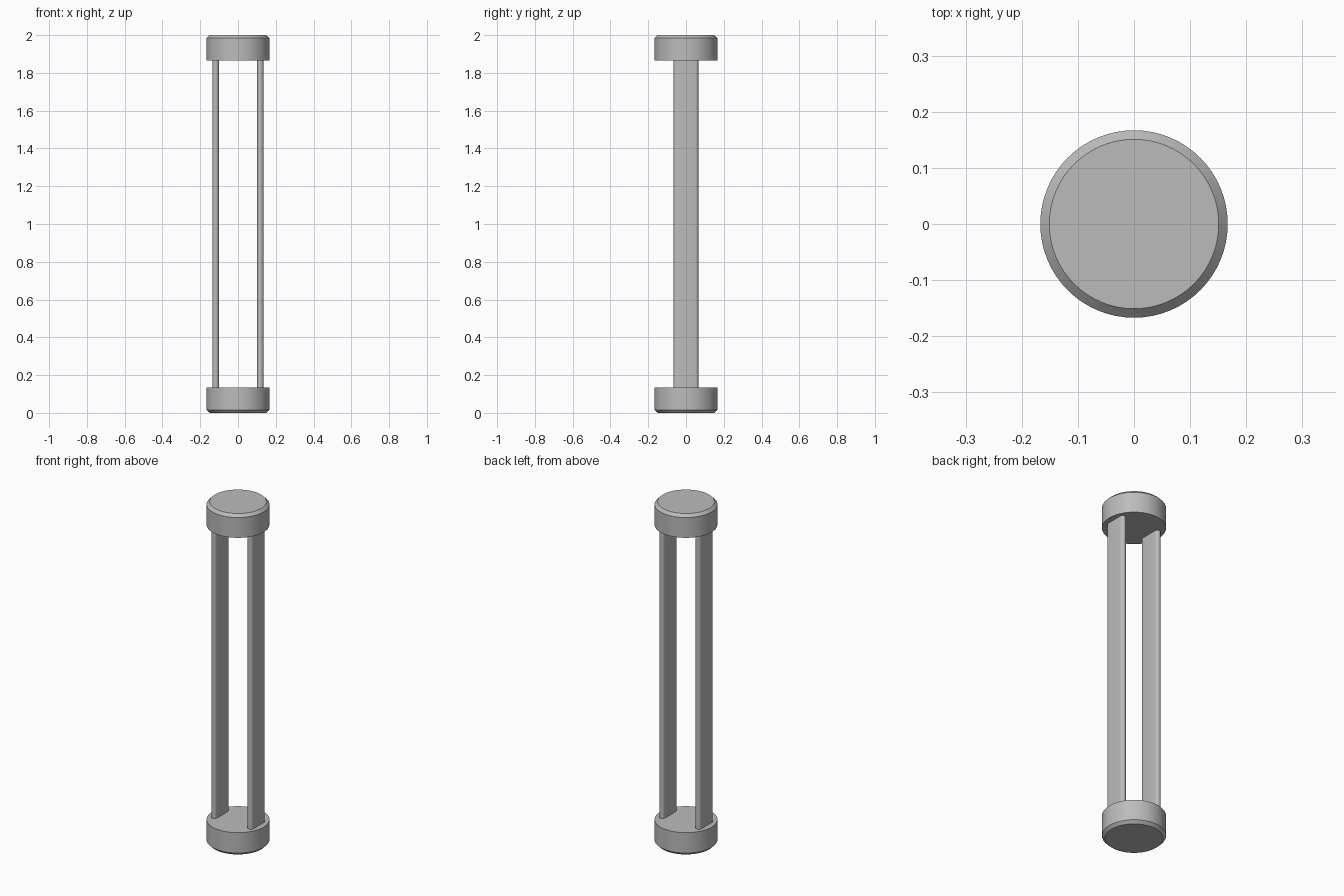
import bpy, bmesh, math

cube = bpy.data.objects.get("Cube")
if cube:
    bpy.data.objects.remove(cube, do_unlink=True)

grey = bpy.data.materials.new("grey_metal")
grey.use_nodes = True
COLOUR = (0.5, 0.5, 0.5, 1)
grey.diffuse_color = COLOUR
grey.node_tree.nodes["Principled BSDF"].inputs["Base Color"].default_value = COLOUR

HEIGHT = 2.0
CAP_R, CAP_H, CHAMFER = 0.167, 0.135, 0.016
BAR_X, BAR_R, BAR_HALF = 0.118, 0.017, 0.066


def finish(name, bm):
    bmesh.ops.recalc_face_normals(bm, faces=bm.faces)
    mesh = bpy.data.meshes.new(name)
    bm.to_mesh(mesh)
    bm.free()
    mesh.materials.append(grey)
    obj = bpy.data.objects.new(name, mesh)
    bpy.context.collection.objects.link(obj)
    bpy.ops.object.select_all(action="DESELECT")
    obj.select_set(True)
    bpy.context.view_layer.objects.active = obj
    bpy.ops.object.shade_smooth_by_angle(angle=math.radians(30))


def extrude_outline(bm, outline, z0, z1):
    """Closed prism from a flat outline."""
    face = bm.faces.new([bm.verts.new((x, y, z0)) for x, y in outline])
    moved = bmesh.ops.extrude_face_region(bm, geom=[face])["geom"]
    verts = [v for v in moved if isinstance(v, bmesh.types.BMVert)]
    bmesh.ops.translate(bm, verts=verts, vec=(0, 0, z1 - z0))


def arc(cx, cy, radius, start, sweep, steps):
    return [(cx + radius * math.cos(start + sweep * i / steps),
             cy + radius * math.sin(start + sweep * i / steps))
            for i in range(steps + 1)]


# End caps: discs with the outer rim chamfered
def end_cap(name, z0, outer_z):
    bm = bmesh.new()
    extrude_outline(bm, arc(0, 0, CAP_R, 0, math.tau, 64)[:-1], z0, z0 + CAP_H)
    rim = [e for e in bm.edges if all(abs(v.co.z - outer_z) < 1e-4 for v in e.verts)]
    bmesh.ops.bevel(bm, geom=rim, offset=CHAMFER, segments=1, affect="EDGES")
    finish(name, bm)


end_cap("bottom_cap", 0, 0)
end_cap("top_cap", HEIGHT - CAP_H, HEIGHT)

# Side bars: flat strips with half-round edges
for name, side in (("left_bar", 1), ("right_bar", -1)):
    bm = bmesh.new()
    offset = BAR_HALF - BAR_R
    outline = (arc(side * BAR_X, offset, BAR_R, 0, math.pi, 12)
               + arc(side * BAR_X, -offset, BAR_R, math.pi, math.pi, 12))
    extrude_outline(bm, outline, CAP_H, HEIGHT - CAP_H)
    finish(name, bm)
